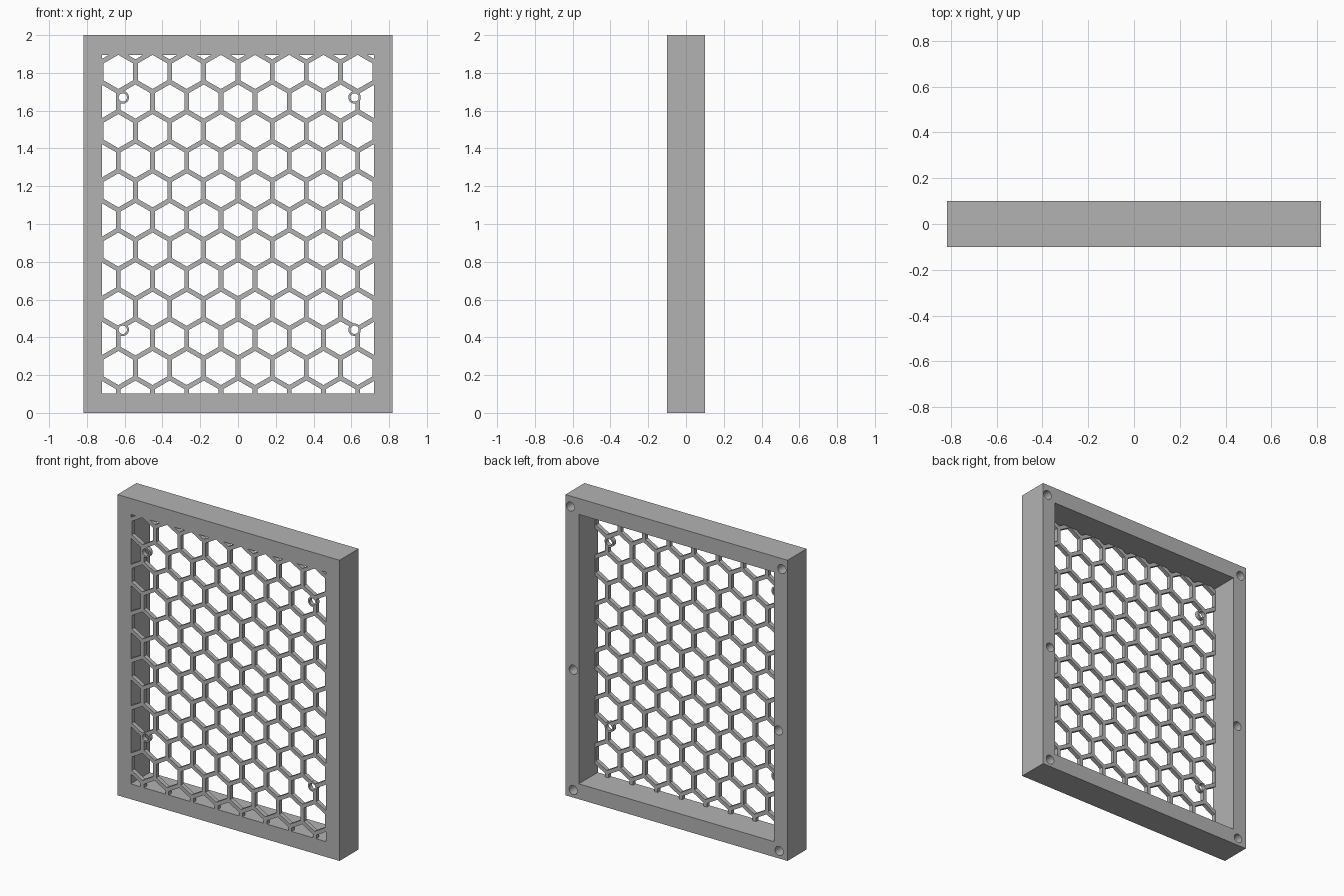
import bpy, bmesh
from math import sin, cos, pi, sqrt

cube = bpy.data.objects.get("Cube")
if cube:
    bpy.data.objects.remove(cube, do_unlink=True)

WIDTH, HEIGHT, DEPTH = 1.634, 2.0, 0.2
BORDER = 0.098
FRONT, BACK = -DEPTH / 2, DEPTH / 2
GRILLE_BACK = FRONT + 0.028
PITCH, WALL = 0.181, 0.025

gray = bpy.data.materials.new("matte gray")
gray.use_nodes = True
gray.diffuse_color = (0.45, 0.45, 0.45, 1)
gray.node_tree.nodes["Principled BSDF"].inputs["Base Color"].default_value = gray.diffuse_color


def prism(bm, x, z, radius, sides, y0, y1):
    """Upright-pointed prism running along y."""
    ring = [(x + radius * sin(2 * pi * i / sides), z + radius * cos(2 * pi * i / sides))
            for i in range(sides)]
    extrude(bm, ring, y0, y1)


def extrude(bm, ring, y0, y1):
    a = [bm.verts.new((x, y0, z)) for x, z in ring]
    b = [bm.verts.new((x, y1, z)) for x, z in ring]
    bm.faces.new(a)
    bm.faces.new(b[::-1])
    for i in range(len(ring)):
        j = (i + 1) % len(ring)
        bm.faces.new((a[j], a[i], b[i], b[j]))


def box(bm, x, z0, z1, y0, y1):
    extrude(bm, [(-x, z0), (-x, z1), (x, z1), (x, z0)], y0, y1)


def finish(bm, name):
    bmesh.ops.recalc_face_normals(bm, faces=bm.faces)
    mesh = bpy.data.meshes.new(name)
    bm.to_mesh(mesh)
    bm.free()
    mesh.materials.append(gray)
    obj = bpy.data.objects.new(name, mesh)
    bpy.context.collection.objects.link(obj)
    return obj


def combine(target, tool, operation):
    """Apply a boolean and discard the helper."""
    mod = target.modifiers.new(operation.lower(), "BOOLEAN")
    mod.object, mod.operation, mod.solver = tool, operation, "EXACT"
    bpy.context.view_layer.objects.active = target
    bpy.ops.object.modifier_apply(modifier=mod.name)
    bpy.data.objects.remove(tool, do_unlink=True)


def round_set(name, points, radius, y0, y1):
    bm = bmesh.new()
    for x, z in points:
        prism(bm, x, z, radius, 32, y0, y1)
    return finish(bm, name)


inner_x = WIDTH / 2 - BORDER
bottom, top = BORDER + 0.004, HEIGHT - BORDER - 0.008

# Deep rectangular frame
bm = bmesh.new()
box(bm, WIDTH / 2, 0, HEIGHT, FRONT, BACK)
frame = finish(bm, "frame")
bm = bmesh.new()
box(bm, inner_x, bottom, top, FRONT - 0.1, BACK + 0.1)
combine(frame, finish(bm, "window_cutter"), "DIFFERENCE")

# Blind fixing holes in the back of the frame
fixings = [(0.78, 1.93), (0.76, 0.85), (0.76, 0.05),
           (-0.775, 1.93), (-0.75, 0.85), (-0.755, 0.05)]
combine(frame, round_set("fixing_cutter", fixings, 0.03, BACK - 0.1, BACK + 0.1), "DIFFERENCE")

# Honeycomb grille flush with the front
bm = bmesh.new()
box(bm, inner_x, bottom, top, FRONT, GRILLE_BACK)
grille = finish(bm, "honeycomb_grille")
bm = bmesh.new()
for row in range(13):
    z = 1.962 - row * PITCH * sqrt(3) / 2
    for col in range(-5, 6):
        x = (col + 0.5 * (row % 2)) * PITCH
        prism(bm, x, z, (PITCH - WALL) / sqrt(3), 6, FRONT - 0.1, GRILLE_BACK + 0.1)
combine(grille, finish(bm, "cell_cutter"), "DIFFERENCE")

# Four ringed screw holes in the grille
screws = [(x, z) for x in (-0.61, 0.617) for z in (0.44, 1.67)]
combine(grille, round_set("screw_bosses", screws, 0.033, FRONT, GRILLE_BACK), "UNION")
combine(grille, round_set("screw_cutter", screws, 0.022, FRONT - 0.1, GRILLE_BACK + 0.1), "DIFFERENCE")
